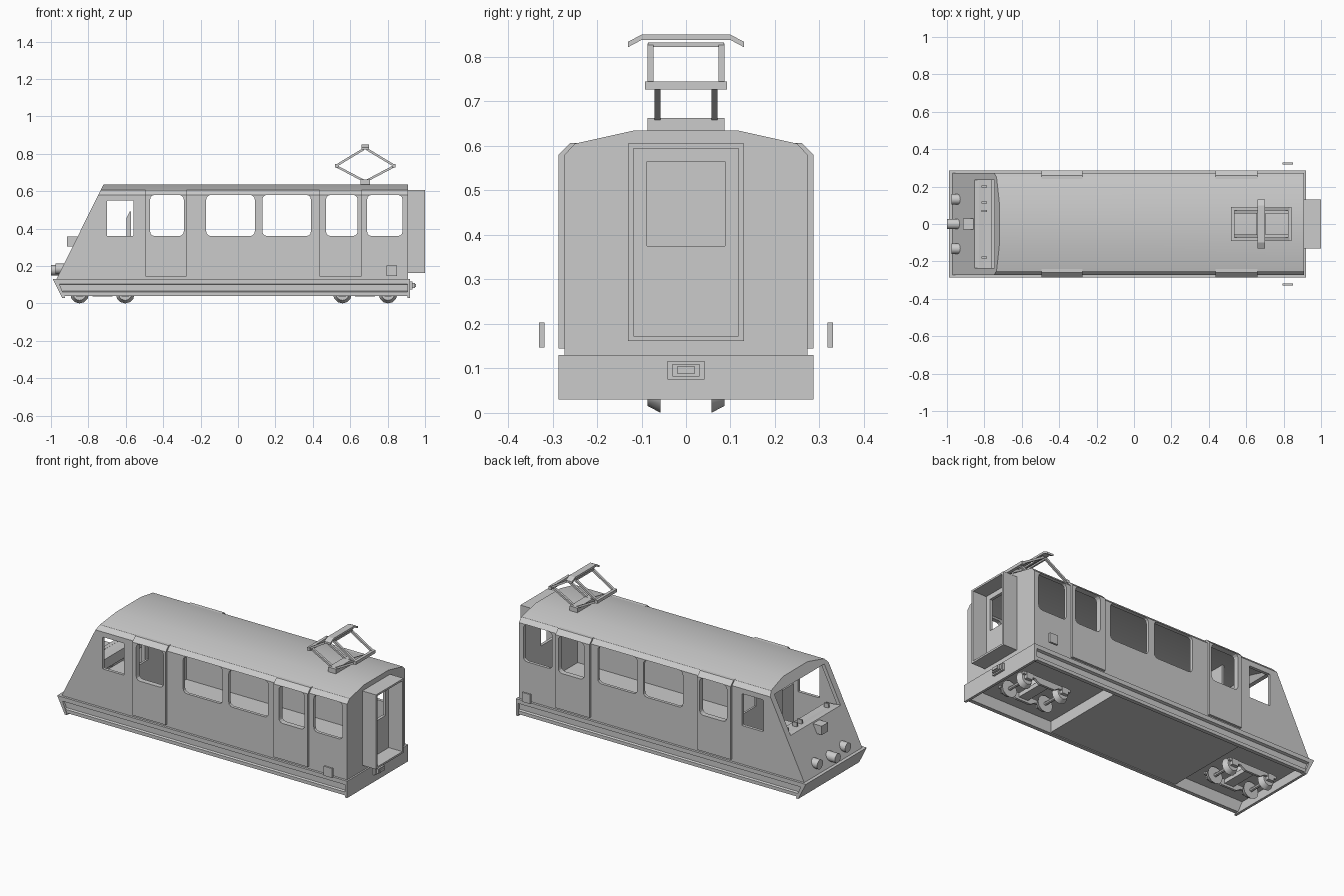
import bpy, bmesh, math
from mathutils import Vector

if "Cube" in bpy.data.objects:
    bpy.data.objects.remove(bpy.data.objects["Cube"])

grey = bpy.data.materials.new("light grey")
grey.diffuse_color = (0.6, 0.6, 0.6, 1)
grey.use_nodes = True
grey.node_tree.nodes["Principled BSDF"].inputs["Base Color"].default_value = grey.diffuse_color


def finish(bm, name):
    bmesh.ops.recalc_face_normals(bm, faces=bm.faces[:])
    me = bpy.data.meshes.new(name)
    bm.to_mesh(me)
    bm.free()
    me.materials.append(grey)
    ob = bpy.data.objects.new(name, me)
    bpy.context.collection.objects.link(ob)
    return ob


def add_prism(bm, pts, a, b, axis):
    """Extrude a 2D outline along x (points are y,z) or y (points are x,z)."""
    def place(p, t):
        t = t(p[1]) if callable(t) else t
        return (t, p[0], p[1]) if axis == 'x' else (p[0], t, p[1])
    lo = [bm.verts.new(place(p, a)) for p in pts]
    hi = [bm.verts.new(place(p, b)) for p in pts]
    bm.faces.new(lo)
    bm.faces.new(hi)
    for i in range(len(pts)):
        j = (i + 1) % len(pts)
        bm.faces.new((lo[i], lo[j], hi[j], hi[i]))


def prism(name, pts, a, b, axis):
    bm = bmesh.new()
    add_prism(bm, pts, a, b, axis)
    return finish(bm, name)


def box(name, x0, x1, y0, y1, z0, z1):
    return prism(name, [(x0, z0), (x1, z0), (x1, z1), (x0, z1)], y0, y1, 'y')


def cone(name, p, q, r1, r2, n=16):
    p, q = Vector(p), Vector(q)
    bm = bmesh.new()
    bmesh.ops.create_cone(bm, cap_ends=True, segments=n, radius1=r1, radius2=r2, depth=(q - p).length)
    rot = (q - p).to_track_quat('Z', 'Y')
    for v in bm.verts:
        v.co = rot @ v.co + (p + q) / 2
    return smooth(finish(bm, name), 35)


def smooth(ob, angle):
    bpy.ops.object.select_all(action='DESELECT')
    ob.select_set(True)
    bpy.context.view_layer.objects.active = ob
    bpy.ops.object.shade_smooth_by_angle(angle=math.radians(angle))
    return ob


def cut(ob, cutter):
    m = ob.modifiers.new("cut", 'BOOLEAN')
    m.operation, m.solver, m.object = 'DIFFERENCE', 'EXACT', cutter
    bpy.context.view_layer.objects.active = ob
    bpy.ops.object.modifier_apply(modifier=m.name)


def rounded(x0, x1, z0, z1, r):
    pts = []
    for cx, cz, s in ((x1 - r, z1 - r, 0), (x0 + r, z1 - r, 90), (x0 + r, z0 + r, 180), (x1 - r, z0 + r, 270)):
        for k in range(4):
            t = math.radians(s + 30 * k)
            pts.append((cx + r * math.cos(t), cz + r * math.sin(t)))
    return pts


def mirrored(half):
    return half + [(-y, z) for y, z in reversed(half)]


# Body shell with sloping nose
nose = lambda z: -0.97 + (z - 0.13) * 0.495
inner_nose = lambda z: nose(z) + 0.025
body = prism("body_shell", mirrored([(0.273, 0.13), (0.273, 0.58), (0.25, 0.605), (0.115, 0.635)]), nose, 0.91, 'x')
cavity = prism("cavity_cutter", mirrored([(0.255, 0.145), (0.255, 0.573), (0.243, 0.588), (0.11, 0.618)]),
               inner_nose, 0.892, 'x')
bm = bmesh.new()
for x0, x1 in ((-0.47, -0.29), (-0.17, 0.09), (0.13, 0.39), (0.47, 0.64), (0.69, 0.88)):
    add_prism(bm, rounded(x0, x1, 0.36, 0.58, 0.025), -0.4, 0.4, 'y')
add_prism(bm, rounded(-0.70, -0.56, 0.36, 0.55, 0.004), -0.4, 0.4, 'y')
windows = finish(bm, "window_cutter")
windscreen = box("windscreen_cutter", -1, -0.72, -0.235, 0.235, 0.365, 0.582)
end_window = box("end_window_cutter", 0.87, 0.95, -0.088, 0.088, 0.375, 0.565)
for c in (cavity, windows, windscreen, end_window):
    cut(body, c)
smooth(body, 25)

# Raised side doors
for s in (-1, 1):
    for x0, x1 in ((-0.495, -0.275), (0.435, 0.66)):
        d = prism("side_door", [(s * y, z) for y, z in
                  ((0.265, 0.145), (0.287, 0.145), (0.287, 0.58), (0.26, 0.607), (0.24, 0.607), (0.265, 0.575))],
                  x0, x1, 'x')
        cut(d, windows)
for c in (cavity, windows, windscreen, end_window):
    bpy.data.objects.remove(c)

# Channel-shaped skirt, end beams and floor
skirt_nose = lambda z: -0.94 - (z - 0.03) * 0.5
for s in (-1, 1):
    prism("side_skirt", [(s * y, z) for y, z in
          ((0.25, 0.13), (0.287, 0.13), (0.287, 0.105), (0.272, 0.10), (0.272, 0.065), (0.283, 0.06),
           (0.283, 0.04), (0.26, 0.04), (0.26, 0.11), (0.25, 0.11))], skirt_nose, 0.91, 'x')
prism("front_beam", [(-0.99, 0.13), (-0.94, 0.03), (-0.925, 0.03), (-0.965, 0.13)], -0.287, 0.287, 'y')
box("rear_beam", 0.905, 0.92, -0.287, 0.287, 0.03, 0.13)
box("floor_plate", -0.96, 0.91, -0.27, 0.27, 0.11, 0.132)
box("underfloor_box", -0.50, 0.35, -0.262, 0.262, 0.045, 0.112)

# Gangway frame at the rear
for s in (-1, 1):
    box("gangway_side", 0.905, 1.0, s * 0.118, s * 0.13, 0.162, 0.605)
box("gangway_top", 0.905, 1.0, -0.13, 0.13, 0.594, 0.605)
box("gangway_bottom", 0.905, 1.0, -0.13, 0.13, 0.162, 0.173)

# Rear coupler
box("coupler_plate", 0.915, 0.932, -0.042, 0.042, 0.075, 0.117)
box("coupler_body", 0.925, 0.945, -0.03, 0.03, 0.082, 0.11)
box("coupler_tip", 0.94, 0.952, -0.02, 0.02, 0.088, 0.104)

# Nose lamps and upper lamp box
cone("centre_lamp", (-0.93, 0, 0.178), (-1.0, 0, 0.178), 0.028, 0.028)
for s in (-1, 1):
    cone("side_lamp", (-0.925, s * 0.132, 0.185), (-0.975, s * 0.132, 0.185), 0.028, 0.028)
box("upper_lamp", -0.915, -0.85, -0.03, 0.03, 0.305, 0.358)

# Side plates standing off the rear body
for s in (-1, 1):
    box("side_plate", 0.795, 0.85, s * 0.318, s * 0.33, 0.147, 0.203)

# Cab interior: partition, desk, controls, seat
box("cab_partition", -0.53, -0.518, -0.1, 0.1, 0.14, 0.615)
for s in (-1, 1):
    box("partition_panel", -0.53, -0.518, s * 0.1, s * 0.258, 0.14, 0.4)
prism("cab_desk", [(-0.85, 0.3), (-0.76, 0.3), (-0.76, 0.36), (-0.80, 0.36), (-0.838, 0.365)], -0.235, 0.235, 'y')
for y in (0.2, 0.115, 0.07, -0.18):
    box("control_lever", -0.815, -0.785, y - 0.005, y + 0.005, 0.355, 0.385)
box("driver_seat", -0.68, -0.575, -0.06, 0.06, 0.25, 0.28)
prism("seat_back", [(-0.595, 0.26), (-0.572, 0.26), (-0.572, 0.49), (-0.58, 0.49), (-0.595, 0.46)], -0.06, 0.06, 'y')
box("seat_post", -0.645, -0.61, -0.02, 0.02, 0.14, 0.25)

# Bogies
for cx in (-0.725, 0.68):
    for dx in (-0.122, 0.122):
        x = cx + dx
        cone("axle", (x, -0.07, 0.05), (x, 0.07, 0.05), 0.01, 0.01, 8)
        for s in (-1, 1):
            cone("wheel", (x, s * 0.057, 0.05), (x, s * 0.087, 0.05), 0.05, 0.034, 12)
            box("axle_box", x - 0.02, x + 0.02, s * 0.088, s * 0.108, 0.038, 0.075)
    for s in (-1, 1):
        prism("bogie_frame", [(cx - 0.16, 0.075), (cx - 0.16, 0.06), (cx - 0.08, 0.055), (cx - 0.05, 0.036),
              (cx + 0.05, 0.036), (cx + 0.08, 0.055), (cx + 0.16, 0.06), (cx + 0.16, 0.075)],
              s * 0.09, s * 0.104, 'y')
    box("bogie_bolster", cx - 0.03, cx + 0.03, -0.1, 0.1, 0.05, 0.075)
    cone("bogie_pivot", (cx, 0, 0.06), (cx, 0, 0.115), 0.025, 0.025, 12)

# Pantograph
box("pantograph_base", 0.655, 0.705, -0.087, 0.087, 0.62, 0.663)
px = 0.68


def arm(name, x0, z0, x1, z1, y, w=0.006):
    n = Vector((z0 - z1, x1 - x0)).normalized() * w
    prism(name, [(x0 + n.x, z0 + n.y), (x1 + n.x, z1 + n.y), (x1 - n.x, z1 - n.y), (x0 - n.x, z0 - n.y)],
          y - 0.007, y + 0.007, 'y')


for d in (-1, 1):
    k = px + d * 0.152
    for s in (-1, 1):
        arm("lower_arm", px + d * 0.01, 0.657, k, 0.732, s * 0.064)
        arm("upper_arm", k, 0.738, px + d * 0.008, 0.825, s * 0.08)
    box("knee_bar", k - 0.009, k + 0.009, -0.092, 0.092, 0.727, 0.745)
    box("top_bar", px + d * 0.012 - 0.005, px + d * 0.012 + 0.005, -0.085, 0.085, 0.822, 0.832)
prism("contact_head", mirrored([(0.13, 0.822), (0.13, 0.834), (0.1, 0.85)]) +
      [(-0.1, 0.838), (0.1, 0.838)], 0.66, 0.70, 'x')
